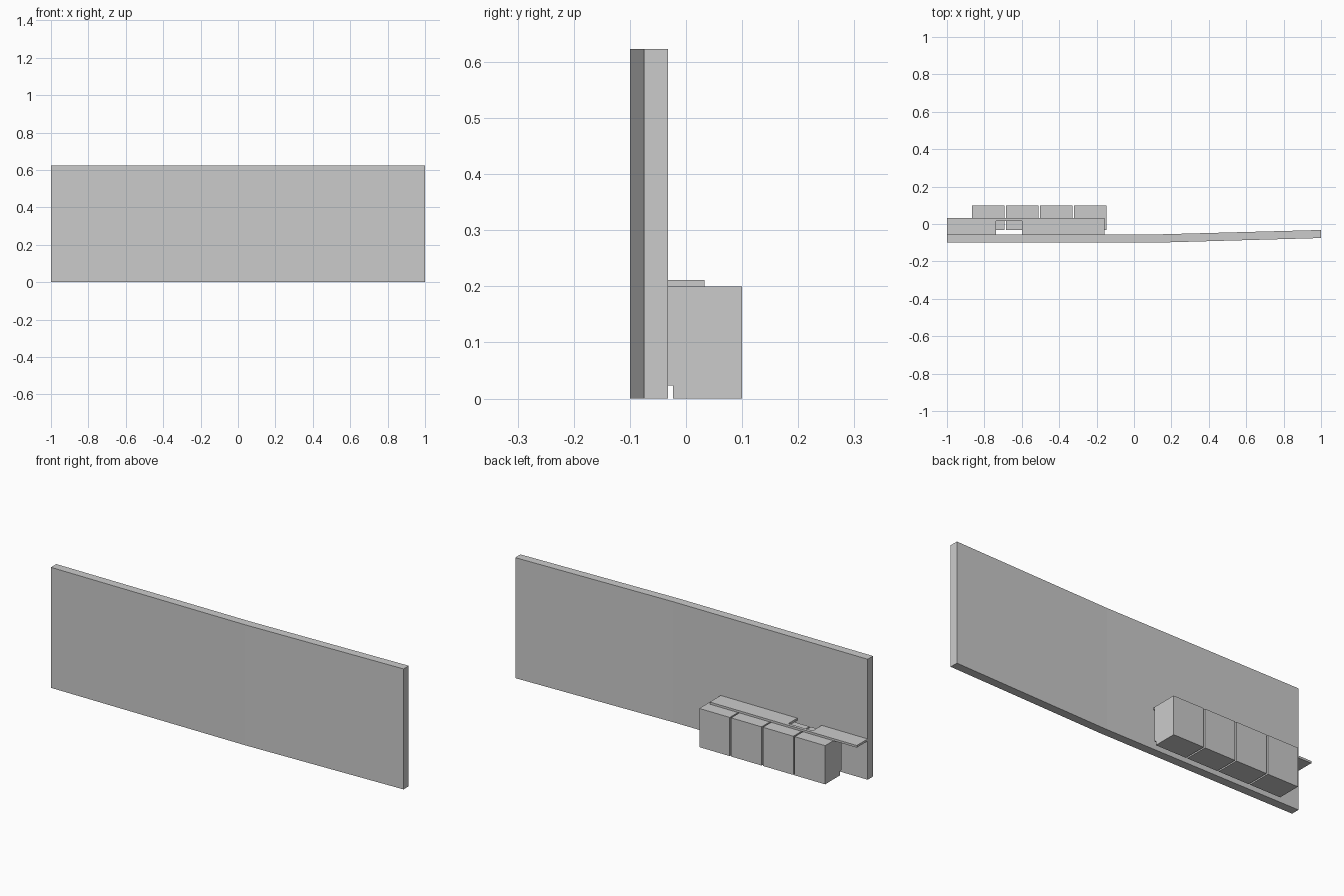
import bpy
import bmesh

if "Cube" in bpy.data.objects:
    bpy.data.objects.remove(bpy.data.objects["Cube"])

grey = bpy.data.materials.new("plain grey")
grey.diffuse_color = (0.6, 0.6, 0.6, 1)
grey.use_nodes = True
grey.node_tree.nodes["Principled BSDF"].inputs["Base Color"].default_value = grey.diffuse_color


def prism(name, outline, z0, z1):
    """Extrude a plan outline upwards from z0 to z1."""
    bm = bmesh.new()
    base = bm.faces.new([bm.verts.new((x, y, z0)) for x, y in outline])
    top = bmesh.ops.extrude_face_region(bm, geom=[base])["geom"]
    for v in top:
        if isinstance(v, bmesh.types.BMVert):
            v.co.z = z1
    bmesh.ops.recalc_face_normals(bm, faces=bm.faces)
    mesh = bpy.data.meshes.new(name)
    bm.to_mesh(mesh)
    bm.free()
    mesh.materials.append(grey)
    obj = bpy.data.objects.new(name, mesh)
    bpy.context.collection.objects.link(obj)
    return obj


def rect(x0, x1, y0, y1):
    return [(x0, y0), (x1, y0), (x1, y1), (x0, y1)]


# Tall wall with a slight bend right of its middle
prism("wall", [(-1, -0.1), (0.11, -0.1), (1, -0.075),
               (0.999, -0.032), (0.11, -0.056), (-1, -0.056)], 0, 0.623)

# Thin worktop with a notch on the wall side
prism("worktop", [(-1, -0.056), (-0.737, -0.056), (-0.737, 0.017),
                  (-0.598, 0.017), (-0.598, -0.056), (-0.159, -0.056),
                  (-0.159, 0.033), (-1, 0.033)], 0.2, 0.211)

# Row of four cabinets, each with a raised door facing the wall
for i in range(4):
    x0 = -0.866 + 0.182 * i
    x1 = x0 + 0.174
    prism(f"cabinet_{i + 1}", rect(x0, x1, -0.023, 0.1), 0, 0.2)
    prism(f"cabinet_door_{i + 1}", rect(x0, x1, -0.032, -0.023), 0.023, 0.2)
